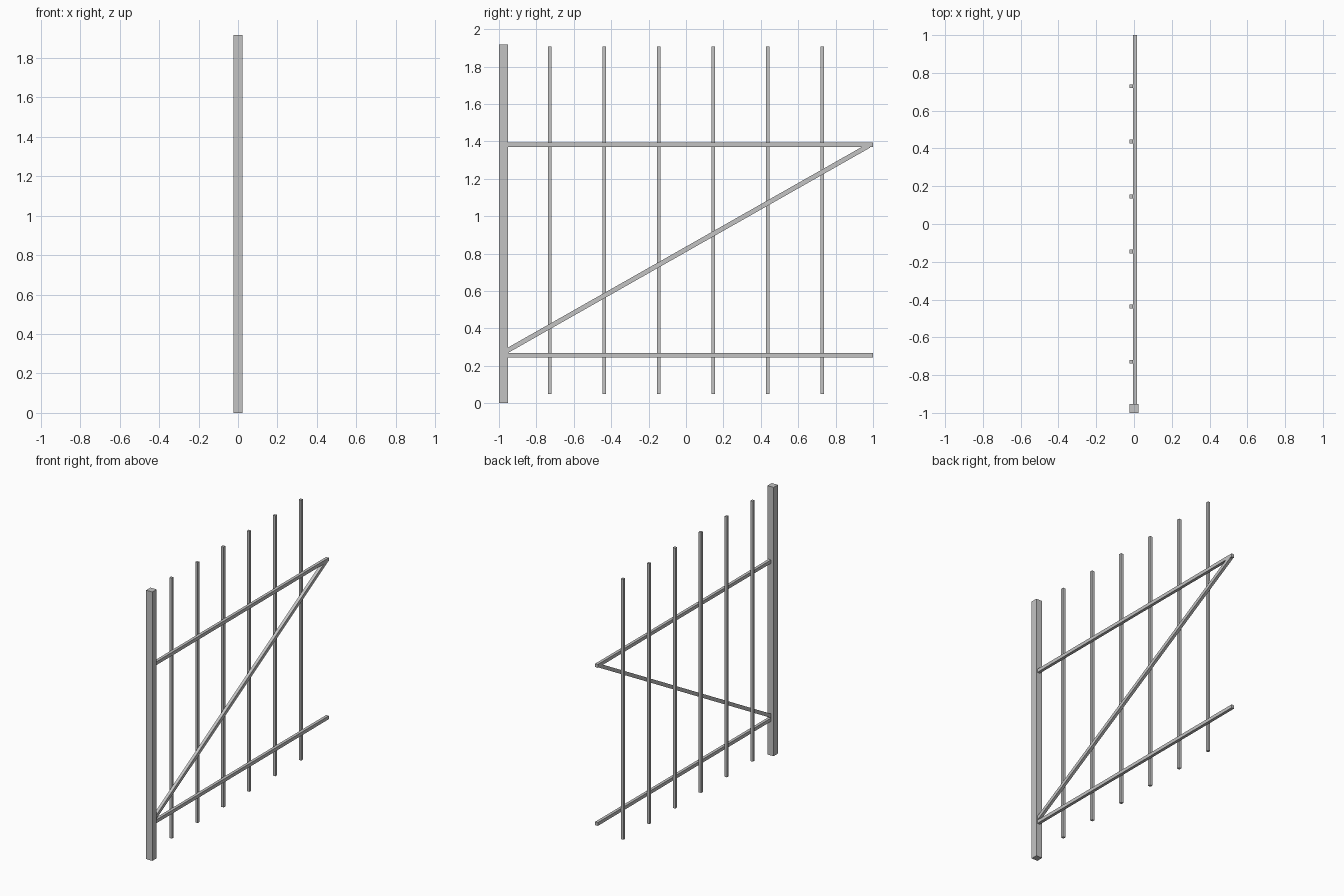
import bpy
import bmesh
from mathutils import Vector

default = bpy.data.objects.get("Cube")
if default:
    bpy.data.objects.remove(default, do_unlink=True)

# Single painted metal colour
GREY = (0.55, 0.55, 0.55, 1)
metal = bpy.data.materials.new("grey metal")
metal.use_nodes = True
metal.diffuse_color = GREY
metal.node_tree.nodes["Principled BSDF"].inputs["Base Color"].default_value = GREY


def side_prism(name, profile, x0, x1):
    """Extrude a (y, z) outline from x0 to x1."""
    bm = bmesh.new()
    face = bm.faces.new([bm.verts.new((x0, y, z)) for y, z in profile])
    grown = bmesh.ops.extrude_face_region(bm, geom=[face])["geom"]
    moved = [v for v in grown if isinstance(v, bmesh.types.BMVert)]
    bmesh.ops.translate(bm, verts=moved, vec=Vector((x1 - x0, 0, 0)))
    bmesh.ops.recalc_face_normals(bm, faces=bm.faces)
    mesh = bpy.data.meshes.new(name)
    bm.to_mesh(mesh)
    bm.free()
    mesh.materials.append(metal)
    obj = bpy.data.objects.new(name, mesh)
    bpy.context.collection.objects.link(obj)
    return obj


def bar(name, x, y, z):
    """Rectangular bar given its extents on each axis."""
    outline = [(y[0], z[0]), (y[1], z[0]), (y[1], z[1]), (y[0], z[1])]
    return side_prism(name, outline, *x)


POST_HALF = 0.024
POST_BACK = -1 + 2 * POST_HALF
RAIL_X = (-0.005, 0.016)

# Hinge post
bar("hinge_post", (-POST_HALF, POST_HALF), (-1, POST_BACK), (0, 1.917))

# Horizontal rails
for name, z in (("lower_rail", 0.256), ("upper_rail", 1.383)):
    bar(name, RAIL_X, (POST_BACK, 1), (z - 0.012, z + 0.012))

# Diagonal brace with upright-cut ends
start, end, half = (POST_BACK, 0.283), (0.985, 1.381), 0.0145
side_prism("diagonal_brace",
           [(start[0], start[1] - half), (end[0], end[1] - half),
            (end[0], end[1] + half), (start[0], start[1] + half)], *RAIL_X)

# Upright pickets fixed to the face of the rails
for i in range(6):
    y = (i - 2.5) * 0.2913
    bar(f"picket_{i + 1}", (-0.024, -0.005), (y - 0.0095, y + 0.0095), (0.05, 1.907))
